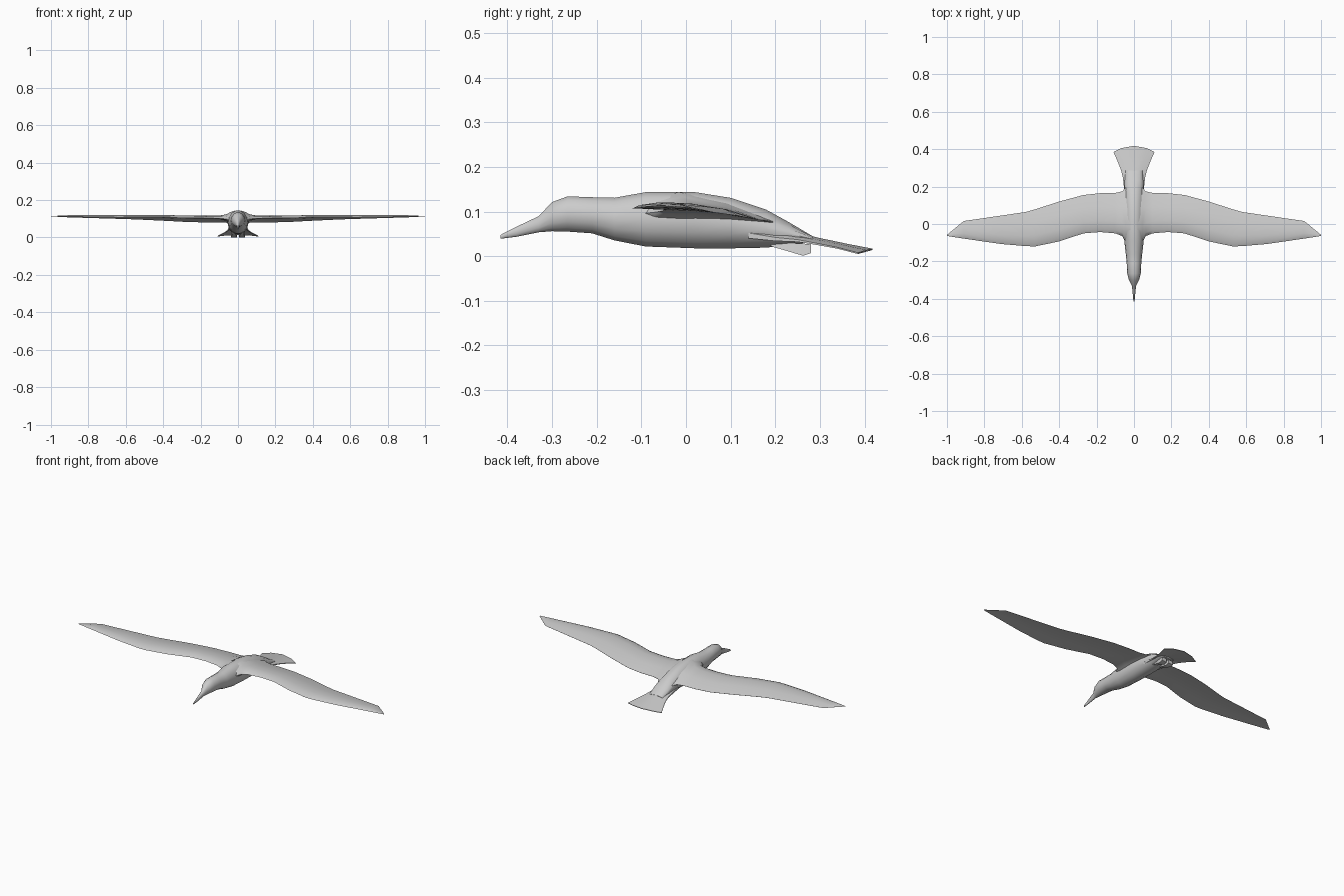
import bpy, bmesh, math

if "Cube" in bpy.data.objects:
    bpy.data.objects.remove(bpy.data.objects["Cube"])

grey = bpy.data.materials.new("plumage_grey")
grey.diffuse_color = (0.6, 0.6, 0.6, 1)
grey.use_nodes = True
grey.node_tree.nodes["Principled BSDF"].inputs["Base Color"].default_value = grey.diffuse_color


def loft(name, rings, mirror=False, angle=50):
    """Skin closed rings of equal length, cap the ends, shade smooth."""
    bm = bmesh.new()
    loops = [[bm.verts.new(p) for p in ring] for ring in rings]
    n = len(loops[0])
    for a, b in zip(loops, loops[1:]):
        for i in range(n):
            j = (i + 1) % n
            bm.faces.new((a[i], a[j], b[j], b[i]))
    bm.faces.new(loops[0])
    bm.faces.new(loops[-1])
    if mirror:
        geom = bm.verts[:] + bm.edges[:] + bm.faces[:]
        dup = bmesh.ops.duplicate(bm, geom=geom)["geom"]
        for v in dup:
            if isinstance(v, bmesh.types.BMVert):
                v.co.x *= -1
    bmesh.ops.recalc_face_normals(bm, faces=bm.faces[:])
    mesh = bpy.data.meshes.new(name)
    bm.to_mesh(mesh)
    bm.free()
    mesh.materials.append(grey)
    ob = bpy.data.objects.new(name, mesh)
    bpy.context.collection.objects.link(ob)
    bpy.ops.object.select_all(action='DESELECT')
    ob.select_set(True)
    bpy.context.view_layer.objects.active = ob
    bpy.ops.object.shade_smooth_by_angle(angle=math.radians(angle))
    return ob


def oval(y, z0, z1, w, n=14):
    zc, h = (z0 + z1) / 2, (z1 - z0) / 2
    return [(w * math.cos(2 * math.pi * i / n), y,
             zc + h * math.sin(2 * math.pi * i / n)) for i in range(n)]


# Body with head and beak: y, bottom, top, half width
body = [(-.415, .039, .048, .003), (-.38, .043, .066, .006),
        (-.33, .053, .09, .011), (-.30, .055, .122, .027),
        (-.265, .054, .135, .036), (-.21, .05, .133, .039),
        (-.16, .034, .132, .044), (-.09, .02, .145, .052),
        (.02, .016, .145, .056), (.10, .016, .132, .055),
        (.18, .018, .105, .052), (.23, .024, .077, .05),
        (.285, .032, .044, .045)]
loft("body", [oval(*s) for s in body])

# Wing section along the chord: fraction, camber above chord, half thickness
section = [(0, 0, .001), (.08, .005, .6), (.3, .012, 1), (.65, .011, .65), (1, 0, .05)]


def wing_ring(x, y0, y1, z0, z1, t):
    top, low = [], []
    for f, c, h in section:
        y, z = y0 + (y1 - y0) * f, z0 + (z1 - z0) * f + c * (y1 - y0) / .22
        top.append((x, y, z + h * t))
        low.append((x, y, z - h * t))
    return top + low[::-1]


# Wings: x, leading y, trailing y, leading z, trailing z, half thickness
wing = [(.02, -.11, .20, .092, .075, .04), (.045, -.10, .195, .095, .076, .028),
        (.062, -.065, .175, .099, .08, .017), (.10, -.05, .166, .102, .081, .010),
        (.18, -.043, .165, .104, .081, .008), (.27, -.05, .155, .105, .083, .008),
        (.40, -.093, .12, .106, .09, .007), (.53, -.12, .078, .107, .096, .006),
        (.58, -.118, .064, .107, .098, .006), (.71, -.107, .045, .109, .102, .005),
        (.91, -.078, .016, .112, .108, .003), (1.0, -.064, -.058, .113, .113, .001)]
loft("wings", [wing_ring(*s) for s in wing], mirror=True)

# Fanned tail: y, half width, centre z, edge z, thickness
tail = [(.14, .05, .078, .052, .012), (.20, .054, .066, .042, .008),
        (.25, .060, .053, .037, .005), (.29, .070, .043, .032, .004),
        (.34, .090, .033, .025, .003), (.385, .110, .025, .016, .003)]


def tail_ring(y, w, zc, ze, t, bow=0.0, scale=1.0):
    us = [-1, -.6, 0, .6, 1]
    top = [(u * w, y + bow * (1 - u * u), zc + (ze - zc) * u * u - bow * .25) for u in us]
    return top + [(x, yy, z - t) for x, yy, z in reversed(top)]


rings = [tail_ring(*s, bow=.033 * max(0, (s[0] - .25) / .135)) for s in tail]
loft("tail", rings)


# Folded webbed feet under the tail
def foot_ring(y, x0, x1, z, drop):
    return [(x0, y, z), (x1, y, z), (x1 + .004, y, z - drop), (x0 - .002, y, z - drop)]


feet = [(.19, .016, .026, .03, .008), (.225, .012, .028, .03, .018),
        (.262, .008, .034, .028, .027), (.28, .008, .034, .027, .02)]
loft("feet", [foot_ring(*s) for s in feet], mirror=True)
